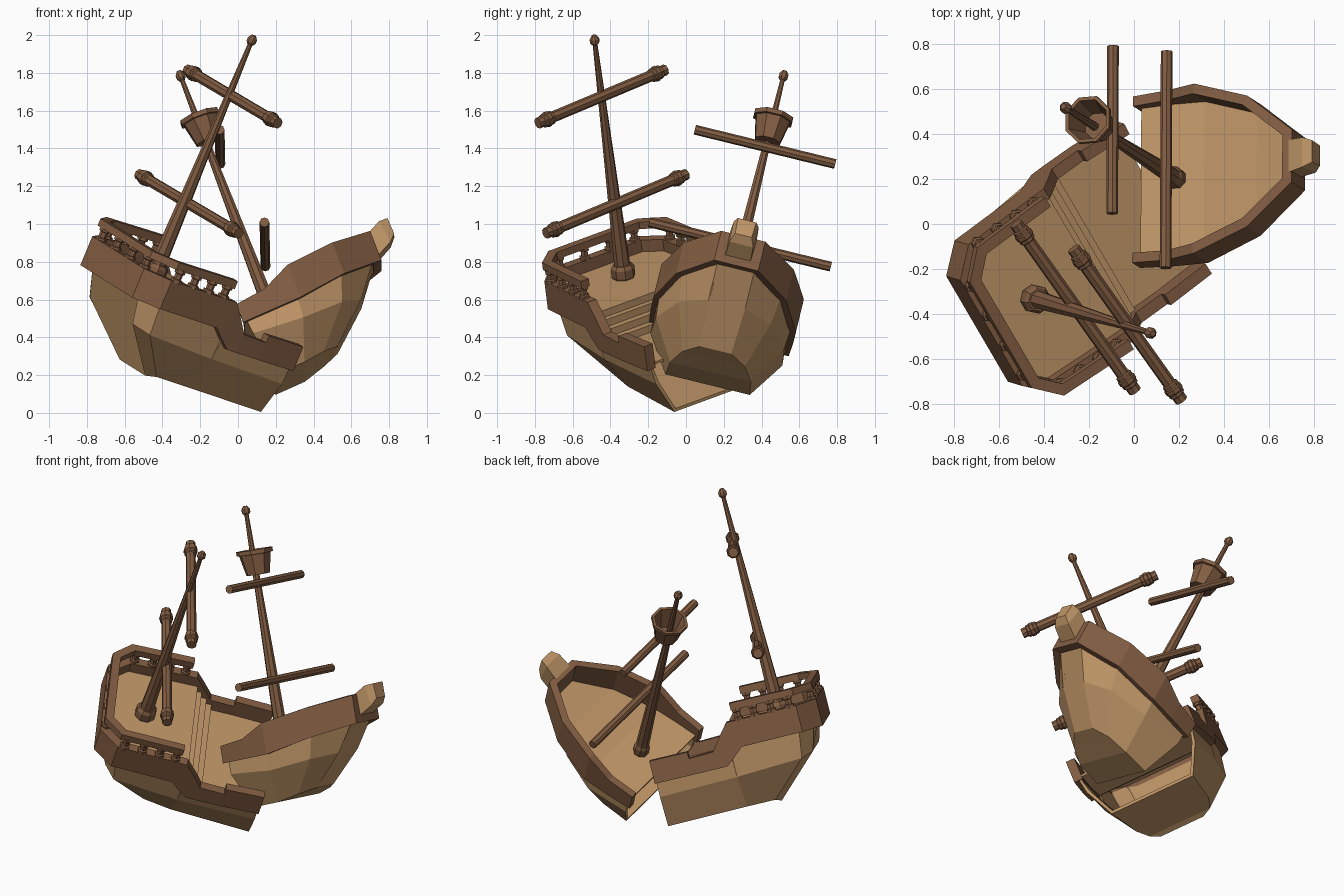
import bpy, bmesh, math
from mathutils import Vector, Matrix

if "Cube" in bpy.data.objects:
    bpy.data.objects.remove(bpy.data.objects["Cube"])


def material(name, col):
    m = bpy.data.materials.new(name)
    m.diffuse_color = (*col, 1)
    m.use_nodes = True
    m.node_tree.nodes["Principled BSDF"].inputs["Base Color"].default_value = m.diffuse_color
    return m


TAN = material("hull_planks", (0.52, 0.30, 0.135))
WOOD = material("dark_wood", (0.225, 0.11, 0.055))


def frame(origin, port, up):
    # local axes: x forward, y to port, z up the mast
    up, port = Vector(up).normalized(), Vector(port)
    port = (port - up * port.dot(up)).normalized()
    rot = Matrix((port.cross(up), port, up)).transposed().to_4x4()
    return Matrix.Translation(origin) @ rot


STERN = frame((-0.45, -0.33, 0.72), (-0.488, 0.825, 0.286), (0.38, -0.115, 0.918))
BOW = frame((0.19, 0.20, 0.50), (0.01, 0.968, -0.25), (-0.35, 0.224, 0.909))


def finish(name, bm, mat, world):
    me = bpy.data.meshes.new(name)
    bm.to_mesh(me)
    bm.free()
    me.materials.append(mat)
    ob = bpy.data.objects.new(name, me)
    bpy.context.collection.objects.link(ob)
    ob.matrix_world = world
    return ob


def skin(name, rings, mat, world, open_end=None):
    # joins closed rings of points, caps the ends, then opens one if asked
    bm = bmesh.new()
    vs = [[bm.verts.new(p) for p in r] for r in rings]
    n = len(vs[0])
    for a, b in zip(vs, vs[1:]):
        for i in range(n):
            j = (i + 1) % n
            bm.faces.new((a[i], a[j], b[j], b[i]))
    caps = [bm.faces.new(vs[0]), bm.faces.new(vs[-1])]
    bmesh.ops.recalc_face_normals(bm, faces=bm.faces)
    if open_end is not None:
        bmesh.ops.delete(bm, geom=[caps[open_end]], context='FACES_ONLY')
    return finish(name, bm, mat, world)


def hull(name, stations, open_end, world):
    # each station: port-side points, mirrored; hollow shell, open at the break
    rings = [s + [(f, -l, u) for f, l, u in reversed(s)] for s in stations]
    ob = skin(name, rings, TAN, world, open_end)
    if open_end is not None:
        mod = ob.modifiers.new("planking", 'SOLIDIFY')
        mod.thickness = .02
        mod.offset = -1


def band(name, half, thick, side, world):
    # wall along a mirrored plan path; half = (f, l, bottom, top)
    path = half + [(f, -l, a, b) for f, l, a, b in reversed(half)]
    pts = [Vector(p[:2]) for p in path]
    rings = []
    for i, (f, l, lo, hi) in enumerate(path):
        d0 = (pts[i] - pts[max(i - 1, 0)])
        d1 = (pts[min(i + 1, len(pts) - 1)] - pts[i])
        d0 = d0.normalized() if d0.length else d1.normalized()
        d1 = d1.normalized() if d1.length else d0
        t = (d0 + d1).normalized()
        n = Vector((-t.y, t.x)) * side * thick / max(t.dot(d0), 0.5)
        g, m = f + n.x, l + n.y
        rings.append([(f, l, lo), (f, l, hi), (g, m, hi), (g, m, lo)])
    return skin(name, rings, WOOD, world)


def lathe(name, profile, sides, world, mat=WOOD):
    rings = [[(r * math.cos(2 * math.pi * (k + .5) / sides),
               r * math.sin(2 * math.pi * (k + .5) / sides), z)
              for k in range(sides)] for r, z in profile]
    return skin(name, rings, mat, world)


def box(name, lo, hi, mat, world):
    (a, b, c), (d, e, f) = lo, hi
    return skin(name, [[(x, b, c), (x, e, c), (x, e, f), (x, b, f)] for x in (a, d)],
                mat, world)


# Stern hull: transom, quarter, break of deck, open broken end
hull("stern_hull", [
    [(-.235, .26, 0), (-.165, .235, -.24), (.10, .14, -.495)],
    [(-.14, .365, 0), (-.10, .333, -.255), (.13, .20, -.475)],
    [(.30, .38, 0), (.30, .365, -.27), (.30, .24, -.47)],
    [(.301, .38, -.16), (.301, .365, -.27), (.301, .24, -.47)],
    [(.775, .38, -.16), (.78, .36, -.28), (.785, .27, -.47)]], 1, STERN)

# Steps from quarterdeck to main deck
for i in range(3):
    box(f"deck_step_{i+1}", (.29, -.37, -.165), (.335 + .04 * i, .37, -.04 * (i + 1)),
        TAN, STERN)

# Stern bulwark with its drop to the main deck
band("stern_bulwark", [
    (.785, .405, -.19, -.05), (.55, .415, -.19, -.05), (.548, .415, -.19, -.09),
    (.40, .415, -.19, -.085), (.335, .413, -.19, 0), (.28, .412, -.145, .067),
    (.225, .41, -.096, .067), (-.15, .40, -.096, .067),
    (-.265, .285, -.10, .067)], .055, 1, STERN)

# Balustrade
band("stern_rail", [(.235, .41, .13, .175), (-.15, .40, .13, .172),
                    (-.26, .285, .13, .17)], .05, 1, STERN)
spots = [(f, s * .382) for f in (-.11, 0, .105, .205) for s in (1, -1)]
spots += [(-.235, l) for l in (-.24, -.08, .08, .24)]
for i, (f, l) in enumerate(spots):
    lathe(f"baluster_{i+1}", [(.031, .06), (.031, .08), (.021, .084), (.021, .112),
                              (.029, .116), (.029, .135)], 6,
          STERN @ Matrix.Translation((f, l, 0)))

# Bow hull with rising foredeck, open at the break
hull("bow_hull", [
    [(-.17, .35, 0), (-.16, .36, -.12), (-.12, .23, -.34)],
    [(.13, .36, 0), (.12, .35, -.13), (.05, .22, -.33)],
    [(.40, .27, .05), (.35, .25, -.10), (.17, .17, -.30)],
    [(.61, .10, .11), (.46, .10, -.09), (.255, .085, -.28)]], 0, BOW)

# Bow bulwark sweeping up to the prow
band("bow_bulwark", [
    (-.19, .38, -.05, .055), (-.02, .388, -.04, .08), (.14, .388, -.03, .16),
    (.41, .30, .03, .21), (.635, .12, .07, .24)], .045, -1, BOW)

# Bowsprit stump
hull("bowsprit", [[(.61, .075, .235), (.61, .07, .10)],
                  [(.70, .068, .285), (.72, .065, .16)],
                  [(.75, .05, .29), (.755, .045, .20)]], None, BOW)


def mast(name, length, r, collar, world):
    tip = [(.015, length - .03), (.026, length - .015), (.026, length + .005),
           (.012, length + .025)]
    lathe(name, [(r, -.03), (.013, length - .03)] + tip, 8, world)
    lathe(name + "_collar", [(collar * .8, -.02), (collar, .01), (collar, .055),
                             (collar * .8, .075)], 8, world)


mast("stern_mast", 1.37, .045, .064, STERN @ Matrix.Rotation(.004, 4, 'Y'))
mast("bow_mast", 1.415, .042, .048, BOW)


def yard(name, centre, length, r, world, yaw=0, ringed=False):
    h = length / 2
    prof = [(r, -h), (r, h)]
    if ringed:
        e = [(r, h - .10), (r * 1.25, h - .095), (r * 1.25, h - .08), (r * 1.4, h - .075),
             (r * 1.4, h - .055), (r * 1.25, h - .05), (r * 1.25, h - .035),
             (r, h - .03), (r, h)]
        prof = [(q, -z) for q, z in reversed(e)] + e
    lathe(name, prof, 8, world @ Matrix.Translation(centre)
          @ Matrix.Rotation(yaw, 4, 'Z') @ Matrix.Rotation(-math.pi / 2, 4, 'X'))


# Yards, the stern pair slightly swung round its mast
yard("stern_lower_yard", (.028, -.008, .432), .965, .03, STERN, math.radians(5), True)
yard("stern_upper_yard", (.022, -.01, 1.05), .875, .03, STERN, math.radians(5), True)
yard("bow_lower_yard", (.096, -.01, .392), .99, .026, BOW)
yard("bow_upper_yard", (.06, -.005, .975), .765, .026, BOW)

# Lookout basket
lathe("lookout_basket", [(.02, 1.025), (.072, 1.025), (.098, 1.148), (.112, 1.15),
                         (.112, 1.175), (.095, 1.175), (.062, 1.045), (.02, 1.045)], 8,
      BOW @ Matrix.Translation((.015, 0, 0)))
